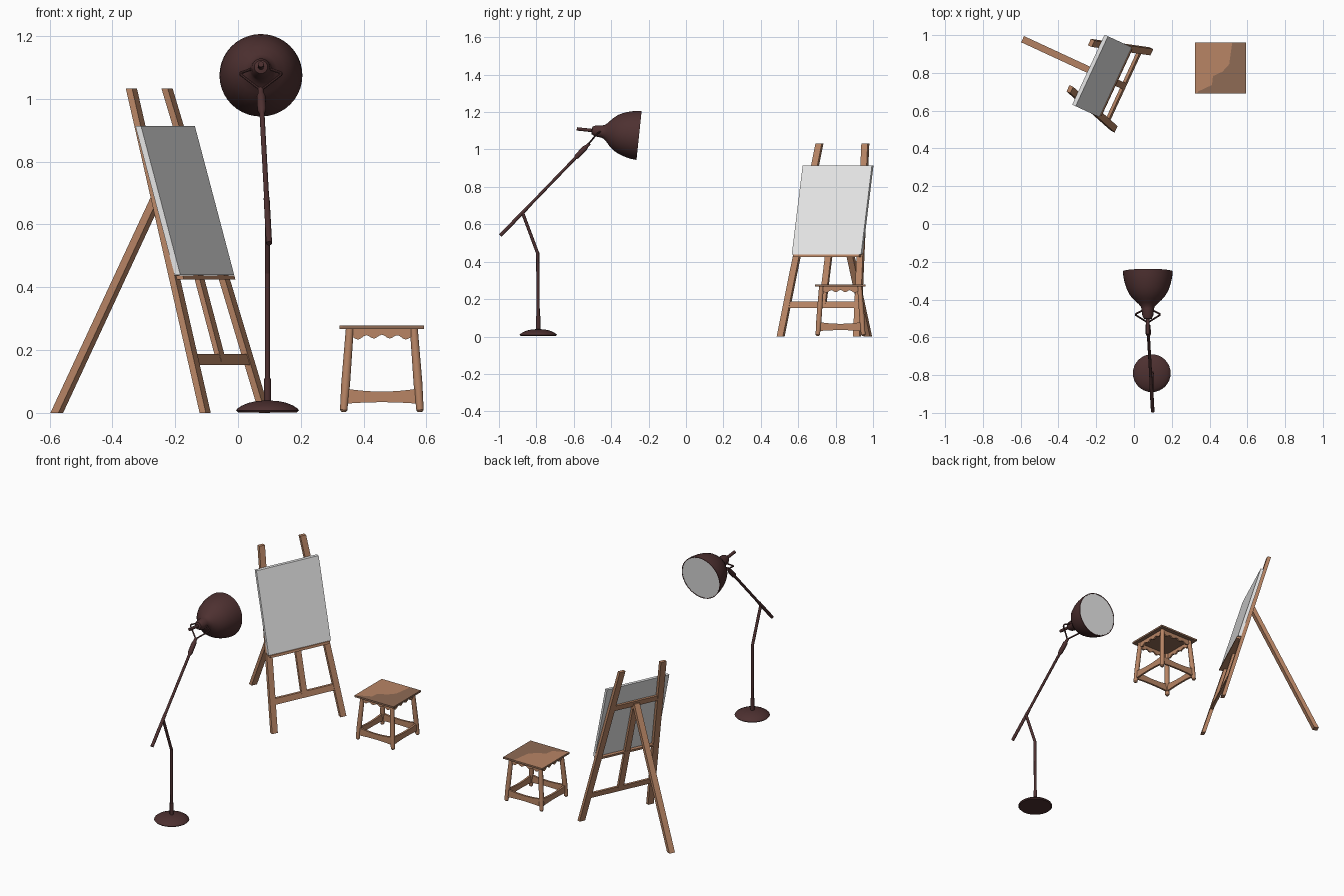
import bpy, bmesh, math
from mathutils import Vector, Matrix

if "Cube" in bpy.data.objects:
    bpy.data.objects.remove(bpy.data.objects["Cube"])


def material(name, rgb):
    m = bpy.data.materials.new(name)
    m.diffuse_color = (*rgb, 1)
    m.use_nodes = True
    m.node_tree.nodes["Principled BSDF"].inputs["Base Color"].default_value = m.diffuse_color
    return m


WOOD = material("warm wood", (0.48, 0.235, 0.13))
DARK = material("shaded wood", (0.275, 0.147, 0.091))
WHITE = material("white", (0.8, 0.8, 0.8))
METAL = material("dark maroon metal", (0.075, 0.03, 0.03))


def finish(name, bm, mat, matrix=Matrix(), smooth=False):
    bmesh.ops.recalc_face_normals(bm, faces=bm.faces)
    me = bpy.data.meshes.new(name)
    bm.to_mesh(me)
    bm.free()
    me.materials.append(mat)
    ob = bpy.data.objects.new(name, me)
    bpy.context.collection.objects.link(ob)
    ob.matrix_world = matrix
    if smooth:
        bpy.ops.object.select_all(action='DESELECT')
        ob.select_set(True)
        bpy.context.view_layer.objects.active = ob
        bpy.ops.object.shade_smooth_by_angle(angle=math.radians(35))
    return ob


def beam(name, a, b, w, t, mat, matrix):
    """Straight bar with level ends, w along x and t along y."""
    bm = bmesh.new()
    rings = [[bm.verts.new((p[0] + sx * w / 2, p[1] + sy * t / 2, p[2]))
              for sx, sy in ((-1, -1), (1, -1), (1, 1), (-1, 1))] for p in (a, b)]
    bm.faces.new(rings[0])
    bm.faces.new(rings[1])
    for i in range(4):
        j = (i + 1) % 4
        bm.faces.new((rings[0][i], rings[0][j], rings[1][j], rings[1][i]))
    return finish(name, bm, mat, matrix)


def lathe(name, profile, start, direction, mat, sides=16):
    """Turned part: profile of (radius, distance) along direction."""
    bm = bmesh.new()
    rings = [[bm.verts.new((r * math.cos(2 * math.pi * i / sides),
                            r * math.sin(2 * math.pi * i / sides), h))
              for i in range(sides)] for r, h in profile]
    for p, q in zip(rings, rings[1:]):
        for i in range(sides):
            j = (i + 1) % sides
            bm.faces.new((p[i], p[j], q[j], q[i]))
    bm.faces.new(rings[0])
    bm.faces.new(rings[-1])
    rot = Vector(direction).to_track_quat('Z', 'Y').to_matrix().to_4x4()
    return finish(name, bm, mat, Matrix.Translation(start) @ rot, True)


def rod(name, a, b, r, mat=METAL, sides=12):
    d = Vector(b) - Vector(a)
    return lathe(name, [(r, 0), (r, d.length)], a, d, mat, sides)


def prism(name, outline, depth, mat, matrix):
    """Flat outline in xy, extruded along z."""
    bm = bmesh.new()
    f = bm.faces.new([bm.verts.new((x, y, 0)) for x, y in outline])
    ex = bmesh.ops.extrude_face_region(bm, geom=[f])['geom']
    bmesh.ops.translate(bm, vec=(0, 0, depth),
                        verts=[v for v in ex if isinstance(v, bmesh.types.BMVert)])
    return finish(name, bm, mat, matrix)


# ---- Easel: local x = sideways, y = backwards
E = Matrix.Translation((-0.01, 0.71, 0)) @ Matrix.Rotation(math.radians(65.15), 4, 'Z')
LEAN = 0.291


def plane(x, z, off=0):
    return (x, LEAN * z + off, z)


for s, side in ((-1, "left"), (1, "right")):
    beam(f"easel_{side}_leg", plane(s * 0.225, 0), plane(s * 0.135, 1.033),
         0.037, 0.022, WOOD, E)
beam("easel_rear_leg", (0, 0.625, 0), (0, 0.228, 0.775), 0.036, 0.028, WOOD, E)
beam("easel_center_post", plane(0, 0.16), plane(0, 0.775), 0.036, 0.018, WOOD, E)
beam("easel_lower_bar", plane(0, 0.153), plane(0, 0.187), 0.41, 0.016, WOOD, E)
beam("easel_upper_bar", plane(0, 0.755), plane(0, 0.79), 0.31, 0.016, WOOD, E)
beam("easel_tray", plane(0, 0.424, -0.012), plane(0, 0.438, -0.012), 0.39, 0.046, WOOD, E)
beam("canvas", plane(0, 0.439, -0.021), plane(0, 0.914, -0.021), 0.408, 0.02, WHITE, E)

# ---- Stool
CX, CY = 0.458, 0.826
S = Matrix.Translation((CX, CY, 0))
H = 0.135
prism("seat_rim", [(-H, -H), (H, -H), (H, H), (-H, H)], 0.008, DARK,
      S @ Matrix.Translation((0, 0, 0.267)))
# seat top in two wood tones, split along a wandering grain line
grain = [(0.062, H), (0.046, 0.02), (0.01, -0.02), (-0.04, -0.043),
         (-0.045, -0.09), (-0.12, -0.125), (-0.125, -H)]
TOP = S @ Matrix.Translation((0, 0, 0.275))
prism("seat_top_light", grain + [(-H, -H), (-H, H)], 0.003, WOOD, TOP)
prism("seat_top_dark", grain + [(H, -H), (H, H)], 0.003, DARK, TOP)

for sx in (-1, 1):
    for sy in (-1, 1):
        foot = Vector((CX + sx * 0.122, CY + sy * 0.122, 0.003))
        head = Vector((CX + sx * 0.102, CY + sy * 0.102, 0.268))
        n = (head - foot).length
        lathe("stool_leg", [(0.007, 0), (0.012, 0.006), (0.0125, 0.02),
                            (0.0145, 0.09), (0.013, n)], foot, head - foot, WOOD, 12)

N = 24
steps = [-1 + 2 * i / N for i in range(N + 1)]
apron = [(0.1 * u, 0.243 + 0.006 * math.cos(u * 4 * math.pi) - 0.006 * u * u)
         for u in steps] + [(0.1, 0.268), (-0.1, 0.268)]
stretch = [(0.116 * u, 0.034 - 0.005 * u * u) for u in steps] + \
          [(0.113 * u, 0.068 + 0.009 * u * u) for u in reversed(steps)]
for k in range(4):
    turn = S @ Matrix.Rotation(k * math.pi / 2, 4, 'Z')
    up = Matrix.Rotation(math.pi / 2, 4, 'X')
    prism("stool_apron", apron, 0.01, WOOD, turn @ Matrix.Translation((0, -0.1, 0)) @ up)
    prism("stool_stretcher", stretch, 0.012, WOOD,
          turn @ Matrix.Translation((0, -0.112, 0)) @ up)

# ---- Lamp
LX, LY = 0.094, -0.79
lathe("lamp_base", [(0.094, 0.002), (0.1, 0.008), (0.097, 0.013), (0.082, 0.023),
                    (0.06, 0.032), (0.038, 0.037), (0.014, 0.039)],
      (LX, LY, 0), (0, 0, 1), METAL, 32)
rod("pole_collar", (LX, LY, 0.035), (LX, LY, 0.11), 0.0115)
elbow = (LX, LY - 0.003, 0.448)
rod("pole", (LX, LY, 0.1), elbow, 0.0085)
rod("pole_bend", (LX, LY - 0.002, 0.442), (LX, -0.875, 0.665), 0.0085)

tail = Vector((0.099, -0.992, 0.54))
tip = Vector((0.073, -0.53, 1.018))
arm = tip - tail
L = arm.length
lathe("lamp_arm", [(0.0095, 0), (0.0095, 0.2), (0.008, 0.205), (0.008, L - 0.09),
                   (0.014, L - 0.075), (0.014, L - 0.015), (0.009, L),
                   (0.009, L + 0.02)], tail, arm, METAL)

# fork holding the shade
SX = 0.073
for s in (-1, 1):
    pts = [(SX, -0.522, 1.028), (SX + s * 0.064, -0.482, 1.077),
           (SX + s * 0.064, -0.476, 1.083), (SX + s * 0.015, -0.452, 1.1)]
    for a, b in zip(pts, pts[1:]):
        rod("lamp_fork", a, b, 0.0045, sides=8)

# shade, neck and handle along one axis, measured back from the rim
rim = Vector((SX, -0.251, 1.075))
axis = Vector((0, -0.995, 0.105))
lathe("lamp_shade", [(0.124, 0.006), (0.128, 0), (0.132, 0), (0.129, 0.03), (0.122, 0.062),
                     (0.111, 0.095), (0.096, 0.125), (0.074, 0.151), (0.05, 0.172),
                     (0.037, 0.187), (0.033, 0.2), (0.029, 0.235), (0.021, 0.252),
                     (0.009, 0.255), (0.009, 0.335)], rim, axis, METAL, 40)
lathe("lamp_diffuser", [(0.1275, 0.001), (0.1275, 0.004)], rim, axis, WHITE, 40)
